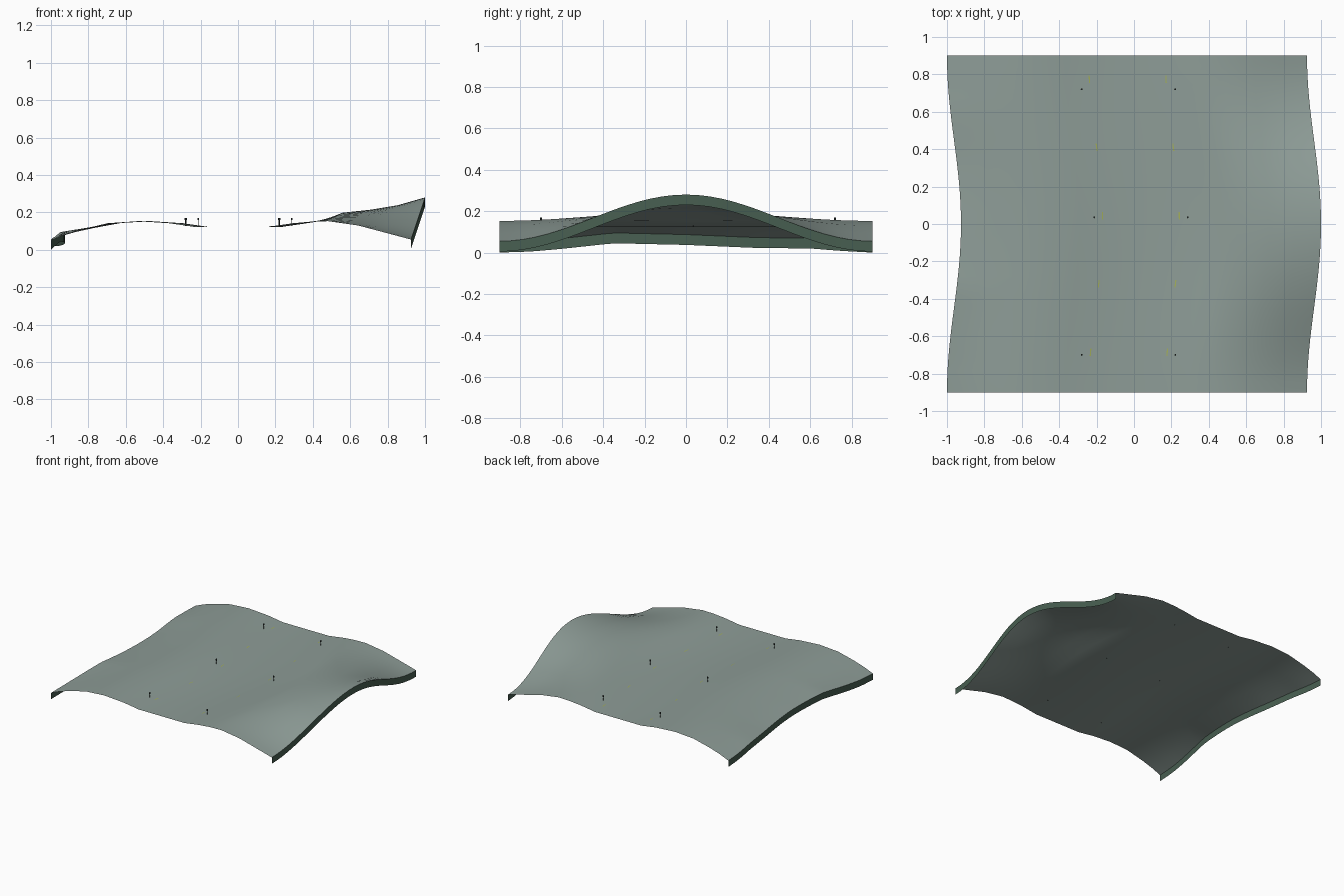
import bpy, bmesh, math

cube = bpy.data.objects.get("Cube")
if cube:
    bpy.data.objects.remove(cube)


def material(name, rgb):
    m = bpy.data.materials.new(name)
    m.use_nodes = True
    m.diffuse_color = (*rgb, 1)
    bsdf = m.node_tree.nodes["Principled BSDF"]
    bsdf.inputs["Base Color"].default_value = (*rgb, 1)
    bsdf.inputs["Roughness"].default_value = 0.9
    return m


GROUND = material("grey green ground", (0.27, 0.335, 0.31))
BANK = material("dark green bank", (0.065, 0.115, 0.083))
METAL = material("dark metal", (0.03, 0.04, 0.035))
PAINT = material("yellow green paint", (0.36, 0.42, 0.10))

HALF_Y = 0.9
# Cross-section: distance from centre line, base height, weight of the hill
SECTION = [(-.9625, .05, 1), (-.89, .08, .6), (-.8, .108, .3), (-.66, .142, .05),
           (-.5, .153, 0), (-.33, .142, 0), (-.2, .123, 0), (0, .123, 0),
           (.2, .123, 0), (.33, .142, 0), (.42, .15, .03), (.52, .153, .2),
           (.68, .13, .38), (.82, .093, .65), (.9625, .055, 1)]
# Rise of the low bank on the right along y
LOW_RISE = [(-.9, 0), (-.75, .005), (-.6, .018), (-.35, .045), (0, .037),
            (.35, .022), (.6, .02), (.75, .008), (.9, 0)]


def lerp(table, t, k=1):
    for a, b in zip(table, table[1:]):
        if t <= b[0]:
            return a[k] + (b[k] - a[k]) * (t - a[0]) / (b[0] - a[0])
    return table[-1][k]


def centre(y):
    return 0.0375 * math.cos(math.pi * y / HALF_Y)


def height(u, y):
    if u > 0:
        rise = 0.225 * (0.5 + 0.5 * math.cos(math.pi * y / HALF_Y))
    else:
        rise = lerp(LOW_RISE, y)
    return lerp(SECTION, u) + lerp(SECTION, u, 2) * rise


def point(u, y, dz=0):
    return (centre(y) + u, y, height(u, y) + dz)


def finish(bm, name, mat, smooth=True):
    mesh = bpy.data.meshes.new(name)
    bm.to_mesh(mesh)
    bm.free()
    mesh.materials.append(mat)
    ob = bpy.data.objects.new(name, mesh)
    bpy.context.collection.objects.link(ob)
    if smooth:
        bpy.ops.object.select_all(action='DESELECT')
        ob.select_set(True)
        bpy.context.view_layer.objects.active = ob
        bpy.ops.object.shade_smooth_by_angle(angle=math.radians(35))
    return ob


def grid(name, rows, mat, smooth=True):
    bm = bmesh.new()
    vs = [[bm.verts.new(p) for p in row] for row in rows]
    for r, s in zip(vs, vs[1:]):
        for i in range(len(r) - 1):
            bm.faces.new((r[i], r[i + 1], s[i + 1], s[i]))
    return finish(bm, name, mat, smooth)


ys = [-HALF_Y + 2 * HALF_Y * i / 32 for i in range(33)]

# Rolling ground sheet with a flat winding strip in the middle
grid("ground", [[point(s[0], y) for s in SECTION] for y in ys], GROUND)

# Upright banks along both long edges
EDGE = SECTION[-1][0]
grid("left_bank", [[point(EDGE, y, -.05), point(EDGE, y)] for y in ys][::-1], BANK)
grid("right_bank", [[point(-EDGE, y, -.05), point(-EDGE, y)] for y in ys], BANK)

# Short painted edge marks along the strip
for i in range(5):
    y = -0.685 + 0.365 * i
    for side, u in (("left", .205), ("right", -.205)):
        rows = [[point(u - .003, t, .002), point(u + .003, t, .002)]
                for t in (y - .02, y, y + .02)]
        grid(f"{side}_edge_mark_{i + 1}", rows, PAINT, False)


# Small posts with a wider head
def post(name, u, y):
    bm = bmesh.new()
    x, _, z = point(u, y)
    for radius, low, high in ((.0022, -.004, .03), (.005, .028, .04)):
        made = bmesh.ops.create_cone(bm, cap_ends=True, segments=8, radius1=radius,
                                     radius2=radius, depth=high - low)
        bmesh.ops.translate(bm, verts=made["verts"], vec=(x, y, z + (low + high) / 2))
    finish(bm, name, METAL)


for label, y in (("front", -.7), ("middle", .035), ("back", .72)):
    post(f"{label}_left_post", .25, y)
    post(f"{label}_right_post", -.25, y)
